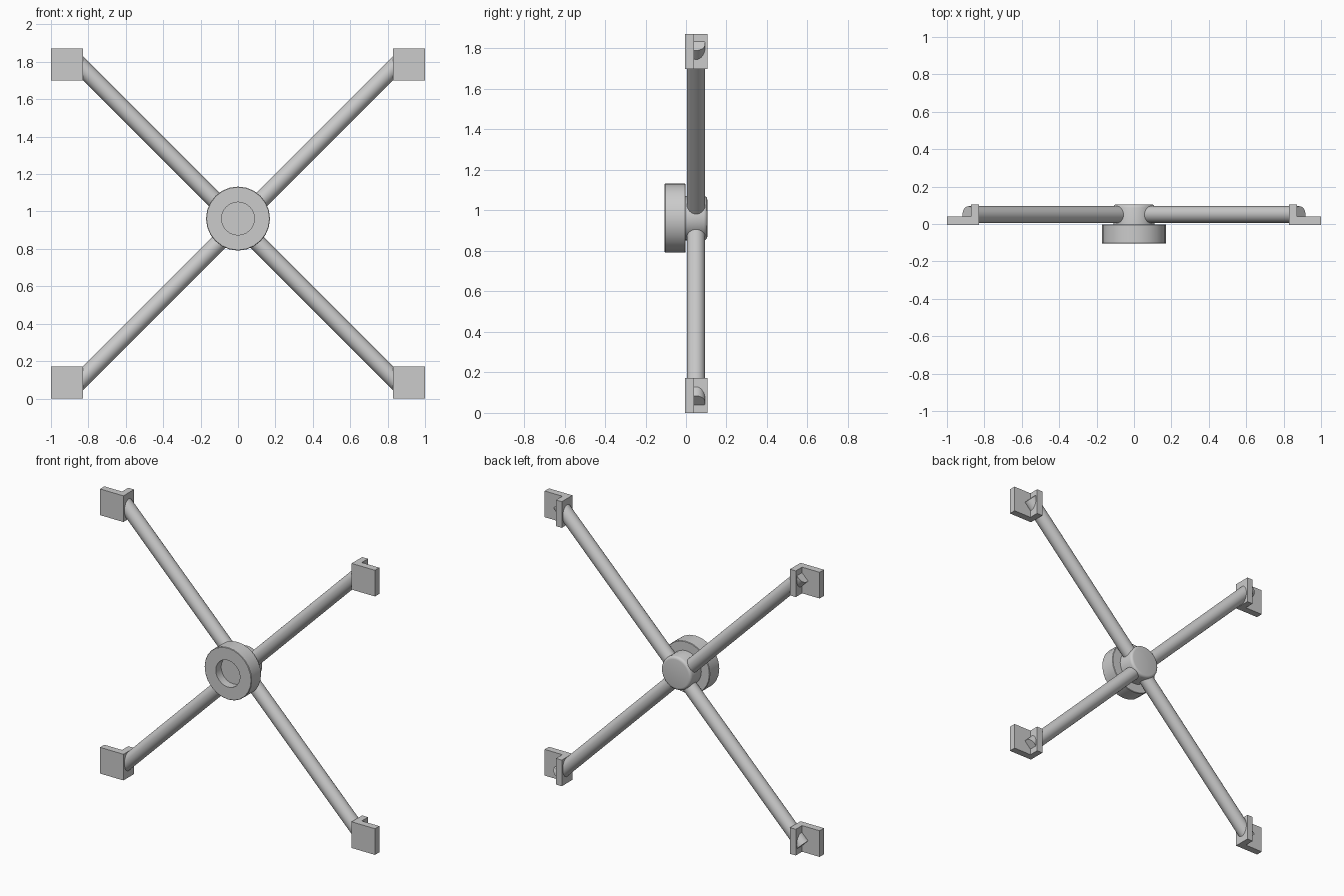
import bpy, bmesh, math
from mathutils import Matrix, Vector

if "Cube" in bpy.data.objects:
    bpy.data.objects.remove(bpy.data.objects["Cube"])

HUB_Z = 0.962    # height of the hub axis
ARM_Z = 0.937    # height where the arms cross


def finish(name, bm, smooth=True):
    bmesh.ops.recalc_face_normals(bm, faces=bm.faces)
    me = bpy.data.meshes.new(name)
    bm.to_mesh(me)
    bm.free()
    ob = bpy.data.objects.new(name, me)
    bpy.context.collection.objects.link(ob)
    if smooth:
        bpy.ops.object.select_all(action='DESELECT')
        ob.select_set(True)
        bpy.context.view_layer.objects.active = ob
        bpy.ops.object.shade_smooth_by_angle(angle=math.radians(35))
    return ob


def lathe(name, profile, segments):
    """Revolve (radius, y) points about the hub's front-to-back axis."""
    bm = bmesh.new()
    verts = [bm.verts.new((r, y, HUB_Z)) for r, y in profile]
    edges = [bm.edges.new(p) for p in zip(verts, verts[1:])]
    bmesh.ops.spin(bm, geom=verts + edges, cent=(0, 0, HUB_Z), axis=(0, 1, 0),
                   angle=math.tau, steps=segments, use_duplicate=False)
    bmesh.ops.remove_doubles(bm, verts=bm.verts, dist=1e-4)
    return finish(name, bm)


# Front ring with a recessed centre
lathe("front_hub", [(0, -0.05), (0.088, -0.05), (0.088, -0.105), (0.168, -0.105),
                    (0.171, -0.102), (0.171, -0.005), (0.168, -0.002), (0, -0.002)], 24)

# Rear boss with rounded back edge
lathe("rear_hub", [(0, -0.01), (0.11, -0.01), (0.11, 0.088), (0.107, 0.097),
                   (0.101, 0.103), (0.092, 0.105), (0, 0.105)], 32)

# Four diagonal arms with corner brackets
for sx, side in ((-1, "left"), (1, "right")):
    for sz, level in ((-1, "lower"), (1, "upper")):
        # Round arm from the hub through the bracket
        direction = Vector((sx, 0, sz)).normalized()
        length = 0.885 * math.sqrt(2)
        bm = bmesh.new()
        bmesh.ops.create_cone(
            bm, cap_ends=True, segments=32, radius1=0.045, radius2=0.045, depth=length,
            matrix=Matrix.Translation(Vector((0, 0.05, ARM_Z)) + direction * length / 2)
            @ direction.to_track_quat('Z', 'Y').to_matrix().to_4x4())
        finish(f"{level}_{side}_arm", bm)

        # L-shaped bracket
        z0 = 0.0 if sz < 0 else 1.699
        outline = [(0.83, -0.005), (1.0, -0.005), (1.0, 0.04),
                   (0.872, 0.04), (0.872, 0.105), (0.83, 0.105)]
        bm = bmesh.new()
        face = bm.faces.new([bm.verts.new((sx * x, y, z0)) for x, y in outline])
        ext = bmesh.ops.extrude_face_region(bm, geom=[face], use_keep_orig=True)
        bmesh.ops.translate(bm, vec=(0, 0, 0.172),
                            verts=[g for g in ext["geom"] if isinstance(g, bmesh.types.BMVert)])
        finish(f"{level}_{side}_bracket", bm, smooth=False)
